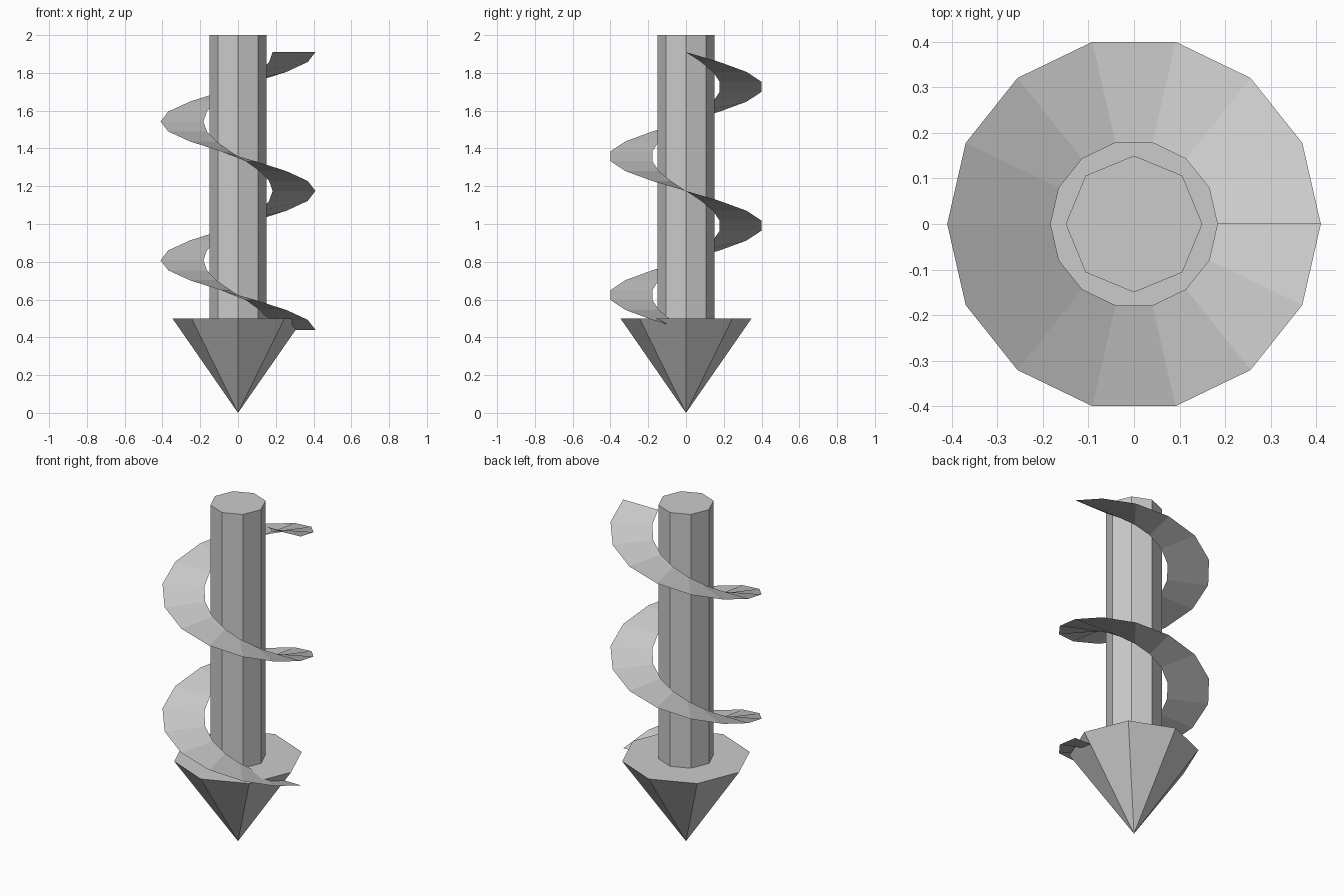
import bpy, bmesh
from math import cos, sin, tau

if "Cube" in bpy.data.objects:
    bpy.data.objects.remove(bpy.data.objects["Cube"])

# Eight-sided shaft
bpy.ops.mesh.primitive_cylinder_add(vertices=8, radius=0.15, depth=1.5, location=(0, 0, 1.25))
bpy.context.object.name = "shaft"

# Eight-sided pointed tip, point down
bpy.ops.mesh.primitive_cone_add(vertices=8, radius1=0, radius2=0.347, depth=0.5, location=(0, 0, 0.25))
bpy.context.object.name = "drill_tip"

# Spiral flight: a thin ribbon, two turns of 14 segments, climbing clockwise
STEPS, TURNS = 14, 2
Z_START, PITCH = 0.44, 0.735
R_IN, R_OUT = 0.183, 0.41
bm = bmesh.new()
previous = None
for k in range(STEPS * TURNS + 1):
    a = -tau * k / STEPS
    z = Z_START + PITCH * k / STEPS
    pair = [bm.verts.new((r * cos(a), r * sin(a), z)) for r in (R_IN, R_OUT)]
    if previous:
        bm.faces.new((previous[0], pair[0], pair[1], previous[1]))
    previous = pair
mesh = bpy.data.meshes.new("spiral_flight")
bm.to_mesh(mesh)
bm.free()
flight = bpy.data.objects.new("spiral_flight", mesh)
bpy.context.collection.objects.link(flight)
